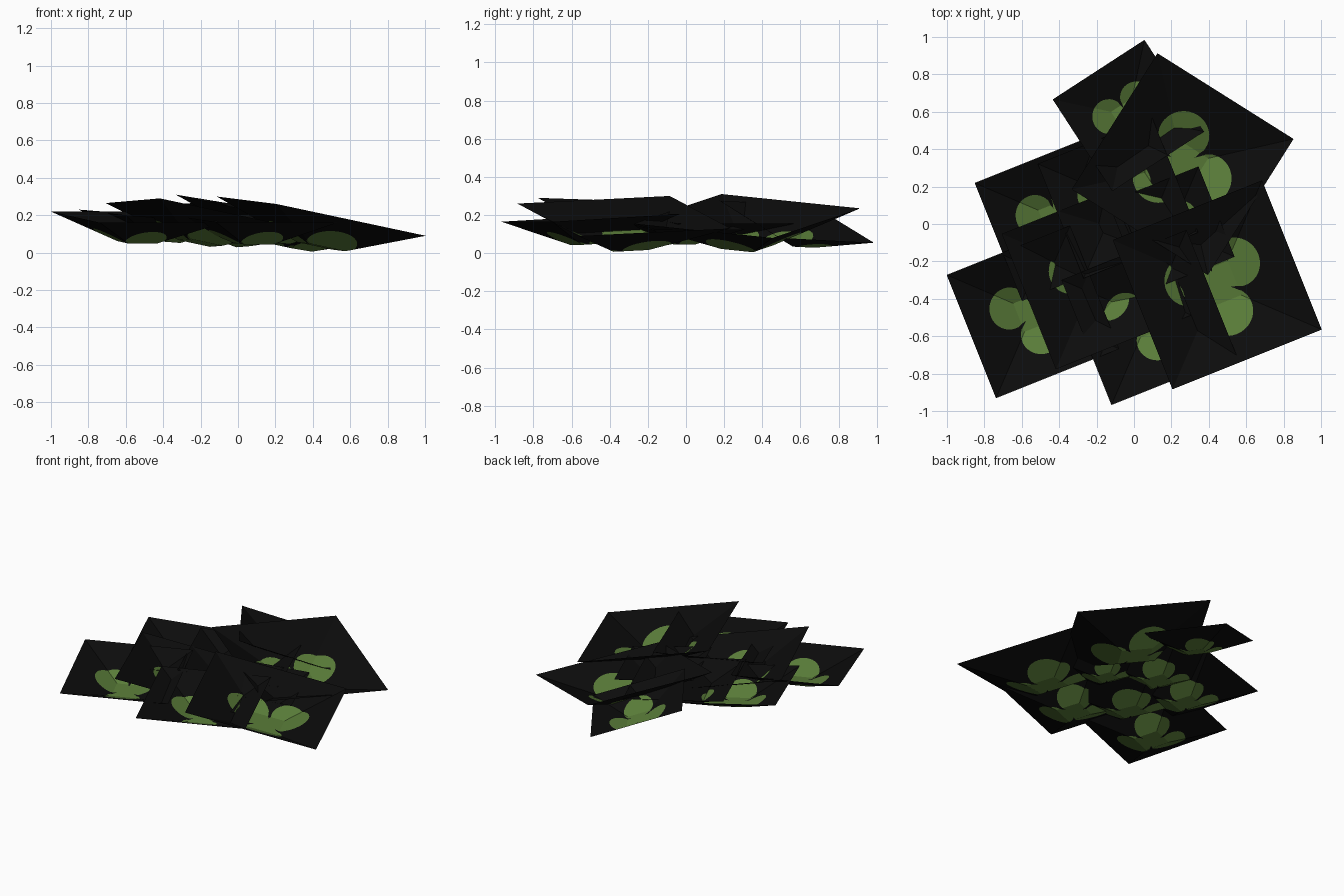
import bpy, bmesh, math

if "Cube" in bpy.data.objects:
    bpy.data.objects.remove(bpy.data.objects["Cube"])

def flat_colour(name, rgb):
    m = bpy.data.materials.new(name)
    m.diffuse_color = (*rgb, 1)
    m.use_nodes = True
    m.node_tree.nodes["Principled BSDF"].inputs["Base Color"].default_value = m.diffuse_color
    return m

BLACK = flat_colour("black", (0.0035, 0.0035, 0.0035))
GREEN = flat_colour("leaf green", (0.10, 0.20, 0.04))

STEPS = 72       # spokes around each card, includes the square's corners
FLOOR = 0.23     # half width of the flat bowl floor, relative to the card
DEPTH = 0.19     # bowl depth relative to card size

def square_radius(a):
    return 1 / max(abs(math.cos(a)), abs(math.sin(a)))

def clover_radius(a):
    # three rounded leaflets at 30, 150 and 270 degrees
    phi = (a - math.radians(30) + math.pi / 3) % (2 * math.pi / 3) - math.pi / 3
    return 0.17 + 0.49 * max(0.0, math.cos(1.5 * phi)) ** 0.6

def clover_card(name, cx, cy, size, turn, rim, slope_u, slope_v):
    """Shallow square bowl with a clover cut into it; rim = mean rim height,
    slopes = height change across the card along its own two axes."""
    half, t = size / 2, math.radians(turn)
    bm = bmesh.new()

    def vert(r, a):
        u, v = r * math.cos(a), r * math.sin(a)
        up = max(0.0, (max(abs(u), abs(v)) - FLOOR) / (1 - FLOOR))
        z = rim - DEPTH * size * (1 - up) + (u * slope_u + v * slope_v) / 2
        return bm.verts.new((cx + half * (u * math.cos(t) - v * math.sin(t)),
                             cy + half * (u * math.sin(t) + v * math.cos(t)), z))

    # rings: clover outline and bowl floor (whichever is inner first), then rim
    rings, leaf_outside = [[], [], []], []
    for i in range(STEPS):
        a = 2 * math.pi * i / STEPS
        leaf, floor = clover_radius(a), FLOOR * square_radius(a)
        leaf_outside.append(leaf > floor)
        for ring, r in zip(rings, (min(leaf, floor), max(leaf, floor), square_radius(a))):
            ring.append(vert(r, a))
    centre = vert(0, 0)
    for i in range(STEPS):
        j = (i + 1) % STEPS
        bm.faces.new((centre, rings[0][i], rings[0][j])).material_index = 1
        for k in (0, 1):
            f = bm.faces.new((rings[k][i], rings[k + 1][i], rings[k + 1][j], rings[k][j]))
            f.material_index = int(k == 0 and leaf_outside[i] and leaf_outside[j])
    me = bpy.data.meshes.new(name)
    bm.to_mesh(me)
    bm.free()
    me.materials.append(BLACK)
    me.materials.append(GREEN)
    bpy.context.collection.objects.link(bpy.data.objects.new(name, me))

# centre x, centre y, size, turn, rim height, slope along u, slope along v
clover_card("clover_card_right_back", 0.26, 0.32, 0.86, 57.8, 0.195, -0.075, 0.155)
clover_card("clover_card_right_front", 0.445, -0.325, 0.86, 21.8, 0.195, -0.17, 0.04)
clover_card("clover_card_back", -0.03, 0.58, 0.585, 33, 0.165, -0.195, -0.025)
clover_card("clover_card_left_back", -0.41, 0.03, 0.68, 21.8, 0.19, -0.05, 0.03)
clover_card("clover_card_left_front", -0.54, -0.47, 0.71, 21.8, 0.19, 0.0, 0.06)
clover_card("clover_card_front", 0.08, -0.50, 0.72, 21.8, 0.185, 0.0, 0.04)
clover_card("clover_card_middle_front", -0.20, -0.27, 0.78, 21.8, 0.20, -0.155, -0.025)
clover_card("clover_card_middle_right", 0.20, -0.03, 0.52, 21.8, 0.15, -0.05, 0.0)
clover_card("clover_card_middle_back", -0.086, 0.138, 0.66, 21.8, 0.18, -0.05, 0.0)
